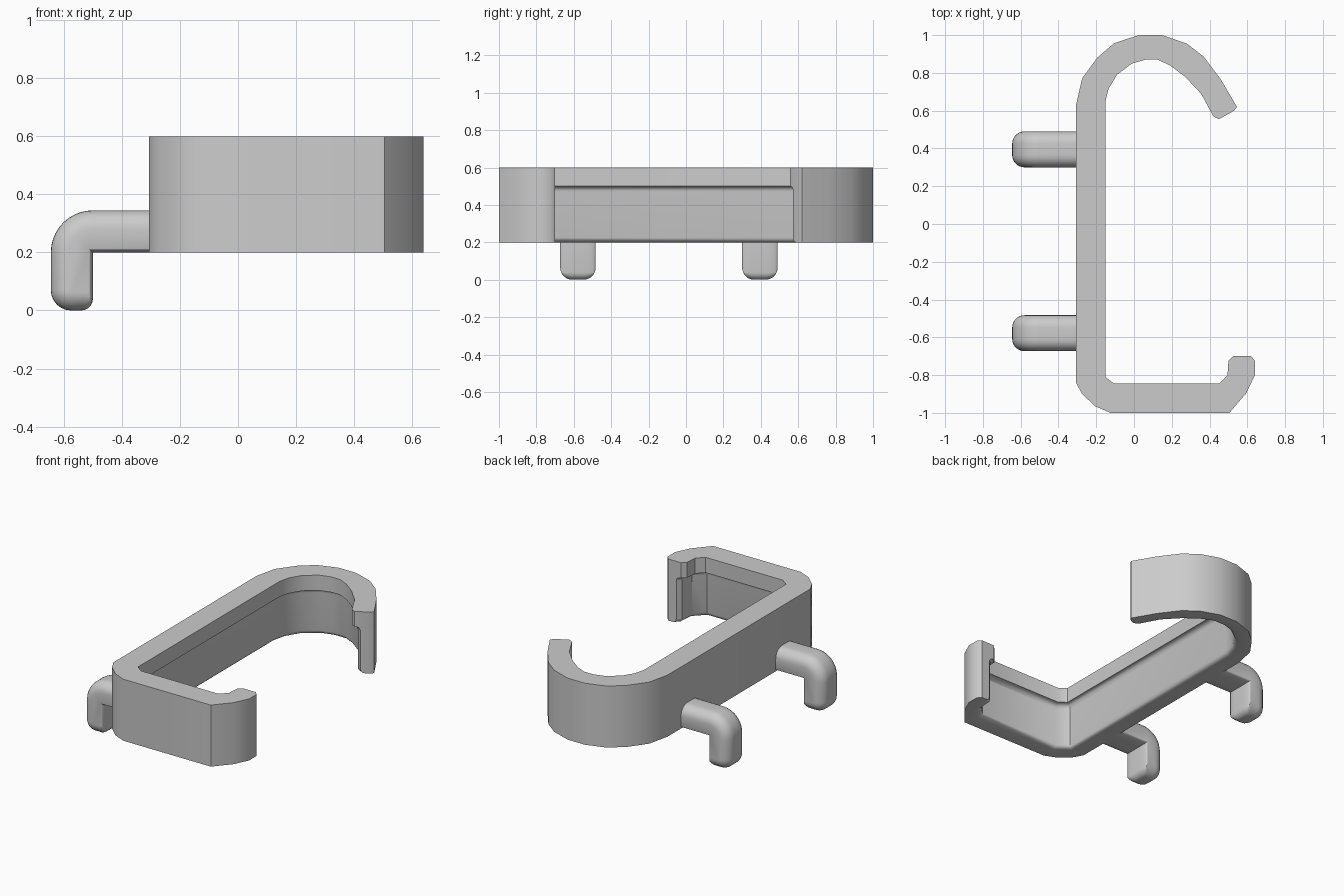
import bpy, bmesh, math
from mathutils import Vector

if "Cube" in bpy.data.objects:
    bpy.data.objects.remove(bpy.data.objects["Cube"])

grey = bpy.data.materials.new("plain grey")
grey.use_nodes = True
grey.diffuse_color = (0.6, 0.6, 0.6, 1)
grey.node_tree.nodes["Principled BSDF"].inputs["Base Color"].default_value = (0.6, 0.6, 0.6, 1)


def loft(name, rings):
    """Skin a stack of matching closed rings and cap both ends."""
    bm = bmesh.new()
    loops = [[bm.verts.new(p) for p in ring] for ring in rings]
    for a, b in zip(loops, loops[1:]):
        for i in range(len(a)):
            j = (i + 1) % len(a)
            bm.faces.new((a[i], a[j], b[j], b[i]))
    bm.faces.new(loops[0][::-1])
    bm.faces.new(loops[-1])
    bmesh.ops.remove_doubles(bm, verts=bm.verts, dist=0.0001)
    bmesh.ops.recalc_face_normals(bm, faces=bm.faces)
    mesh = bpy.data.meshes.new(name)
    bm.to_mesh(mesh)
    bm.free()
    obj = bpy.data.objects.new(name, mesh)
    bpy.context.collection.objects.link(obj)
    mesh.materials.append(grey)
    bpy.ops.object.select_all(action="DESELECT")
    obj.select_set(True)
    bpy.context.view_layer.objects.active = obj
    bpy.ops.object.shade_smooth_by_angle(angle=math.radians(40))
    return obj


# Clip band: outer outline from the curved tip round to the short tip
outer = [(.53, .6), (.545, .62), (.46, .765), (.37, .885), (.28, .955), (.15, 1), (.025, 1),
         (-.105, .957), (-.195, .88), (-.275, .77), (-.307, .63), (-.307, -.84),
         (-.275, -.9), (-.205, -.965), (-.125, -1), (.505, -1), (.595, -.895),
         (.64, -.8), (.64, -.725), (.62, -.7)]
# Inner outline, running back to the curved tip
inner = [(.525, -.7), (.5, -.725), (.495, -.8), (.45, -.845), (-.105, -.845), (-.152, -.81),
         (-.152, .645), (-.135, .715), (-.09, .79), (-.01, .85), (.06, .87), (.125, .87),
         (.19, .84), (.27, .78), (.355, .69), (.42, .57), (.45, .555)]
inner = [Vector(p) for p in inner]


def left_normal(a, b):
    t = (b - a).normalized()
    return Vector((-t.y, t.x))


def recess(d):
    """Inner outline cut back into the band by d, with both tips kept flat."""
    pts = []
    last = len(inner) - 1
    for i, p in enumerate(inner):
        if i < 2:
            shift = Vector((1, 0))
        elif i > last - 2:
            shift = Vector((.85, .5))
        else:
            n0, n1 = left_normal(inner[i - 1], p), left_normal(p, inner[i + 1])
            shift = (n0 + n1) / (1 + n0.dot(n1))
        pts.append(p + shift * d)
    return pts


# Section: lip on top, hollow fillet below it, rounded lower edge
depth, r = .035, .028
section = [(.6, 0), (.5, 0)]
for k in range(5):
    a = math.radians(90 - 22.5 * k)
    section.append((.5 - r + r * math.sin(a), depth - r + r * math.cos(a)))
for k in range(4):
    a = math.radians(30 * k)
    section.append((.2 + .025 * (1 - math.sin(a)), depth + .025 * (1 - math.cos(a))))
loft("clip_band", [[(x, y, z) for x, y in outer + [tuple(p) for p in recess(d)]]
                   for z, d in section])


# Bent pegs: side outline shrinks towards each rounded side
def arc(cx, cz, rad, start, end, steps):
    return [(cx + rad * math.cos(math.radians(start + (end - start) * k / steps)),
             cz + rad * math.sin(math.radians(start + (end - start) * k / steps)))
            for k in range(steps + 1)]


def peg_outline(t):
    ti = t * .2
    heel, toe = max(.07 - t, .003), max(.04 - t, .003)
    pts = [(-.25, .345 - t)]
    pts += arc(-.5, .2, .145 - t, 90, 180, 10)
    pts += arc(-.645 + t + heel, t + heel, heel, 180, 270, 6)
    pts += arc(-.5 - ti - toe, t + toe, toe, 270, 360, 5)
    return pts + [(-.5 - ti, .2 + ti), (-.25, .2 + ti)]


half, fillet, steps = .095, .065, 7
side = [(half - fillet * (1 - math.sin(math.pi / 2 * k / steps)),
         fillet * (1 - math.cos(math.pi / 2 * k / steps))) for k in range(steps + 1)]
layers = [(-y, t) for y, t in reversed(side)] + side
for name, cy in (("back_peg", .395), ("front_peg", -.578)):
    loft(name, [[(x, cy + y, z) for x, z in peg_outline(t)] for y, t in layers])
